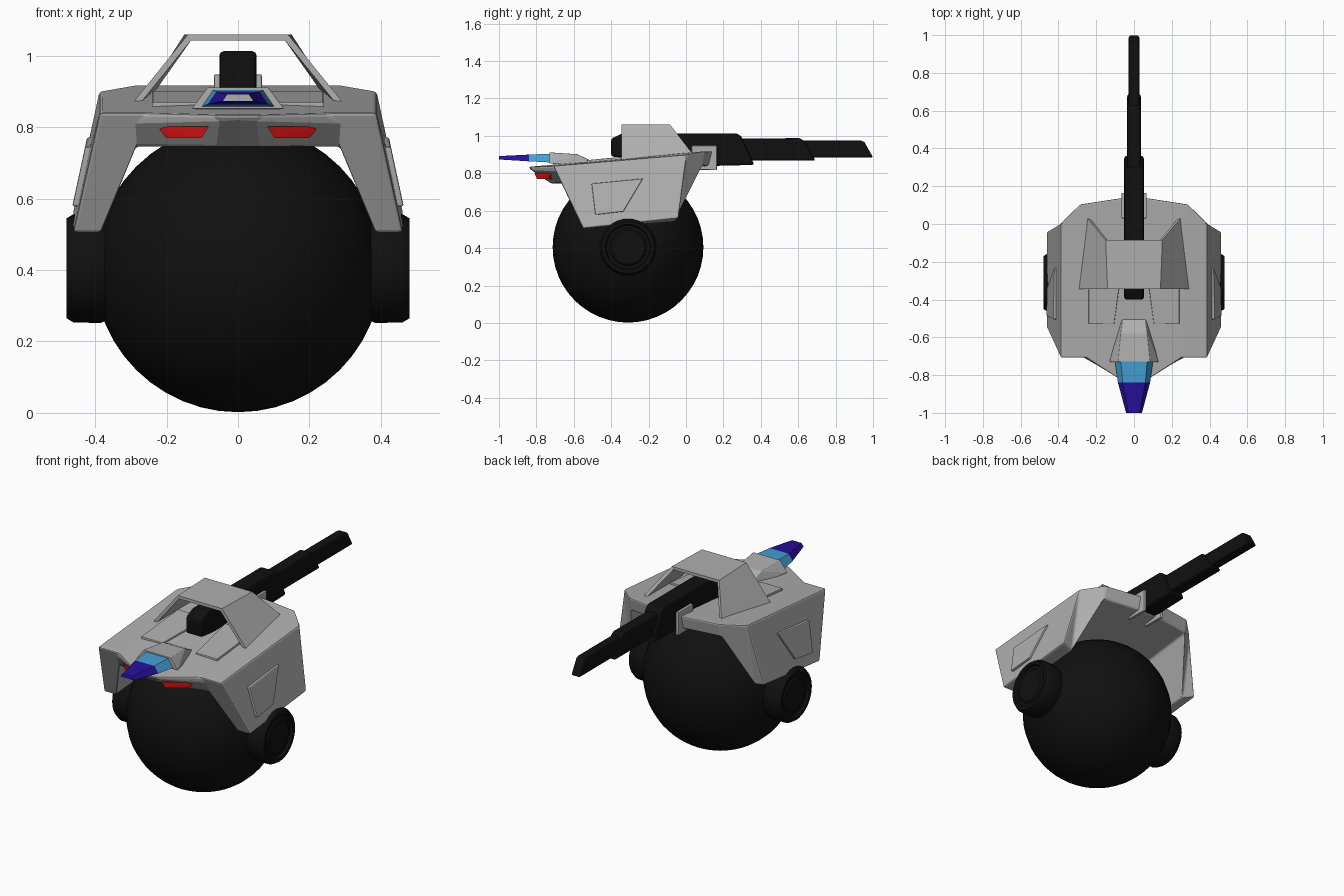
import bpy, bmesh, math
from mathutils import Matrix

cube = bpy.data.objects.get("Cube")
if cube:
    bpy.data.objects.remove(cube, do_unlink=True)


def material(name, r, g, b):
    m = bpy.data.materials.new(name)
    m.use_nodes = True
    m.diffuse_color = (r, g, b, 1)
    m.node_tree.nodes["Principled BSDF"].inputs["Base Color"].default_value = (r, g, b, 1)
    return m


GREY = material("armour grey", 0.43, 0.43, 0.43)
BLACK = material("rubber black", 0.005, 0.005, 0.005)
RED = material("lamp red", 0.65, 0.006, 0.006)
SKY = material("glass light blue", 0.06, 0.34, 0.65)
NAVY = material("glass dark blue", 0.02, 0.005, 0.33)


def finish(name, bm, mat, mirror=False, bevel=0, smooth=None):
    bmesh.ops.recalc_face_normals(bm, faces=bm.faces)
    me = bpy.data.meshes.new(name)
    bm.to_mesh(me)
    bm.free()
    me.materials.append(mat)
    ob = bpy.data.objects.new(name, me)
    bpy.context.collection.objects.link(ob)
    if mirror:
        mod = ob.modifiers.new("Mirror", 'MIRROR')
        mod.use_clip = True
    if bevel:
        mod = ob.modifiers.new("Bevel", 'BEVEL')
        mod.width, mod.segments, mod.limit_method = bevel, 2, 'ANGLE'
    if smooth:
        bpy.ops.object.select_all(action='DESELECT')
        ob.select_set(True)
        bpy.context.view_layer.objects.active = ob
        bpy.ops.object.shade_smooth_by_angle(angle=math.radians(smooth))
    return ob


def hull(name, points, mat, **kw):
    bm = bmesh.new()
    vs = [bm.verts.new(p) for p in points]
    bmesh.ops.convex_hull(bm, input=vs)
    bmesh.ops.dissolve_limit(bm, angle_limit=0.02, verts=bm.verts, edges=bm.edges)
    return finish(name, bm, mat, **kw)


def surface(name, pts, faces, mat, **kw):
    """Mesh from named points and faces listed as words."""
    bm = bmesh.new()
    vs = {k: bm.verts.new(p) for k, p in pts.items()}
    for f in faces:
        bm.faces.new([vs[k] for k in f.split()])
    return finish(name, bm, mat, **kw)


def slab(name, outline, x0, x1, mat, **kw):
    """Side profile (y, z) given a width."""
    return hull(name, [(x, y, z) for x in (x0, x1) for y, z in outline], mat, **kw)


# Ball wheel
CY, CZ, R = -0.31, 0.405, 0.403
bm = bmesh.new()
bmesh.ops.create_uvsphere(bm, u_segments=32, v_segments=24, radius=R,
                          matrix=Matrix.Translation((0, CY, CZ)))
finish("ball_wheel", bm, BLACK, smooth=40)

# Axle hubs, turned around the x axis
profile = [(0.35, 0.14), (0.385, 0.153), (0.46, 0.152), (0.48, 0.14), (0.48, 0.122),
           (0.466, 0.116), (0.466, 0.1), (0.474, 0.09), (0.474, 0)]
bm = bmesh.new()
vs = [bm.verts.new((x, CY, CZ + r)) for x, r in profile]
for a, b in zip(vs, vs[1:]):
    bm.edges.new((a, b))
bmesh.ops.spin(bm, geom=bm.verts[:] + bm.edges[:], cent=(0, CY, CZ), axis=(1, 0, 0),
               angle=math.tau, steps=32)
bmesh.ops.remove_doubles(bm, verts=bm.verts, dist=0.0005)
finish("axle_hub", bm, BLACK, mirror=True, smooth=35)

# Armoured body: one half, mirrored (n = nose, c = corner, r = rear)
body = {
    "n": (0, -0.84, 0.835), "n_lip": (0, -0.83, 0.82), "n_low": (0, -0.72, 0.745),
    "b": (0.06, -0.835, 0.835), "b_lip": (0.06, -0.825, 0.82), "b_low": (0.06, -0.72, 0.745),
    "c": (0.25, -0.71, 0.84), "c_lip": (0.27, -0.70, 0.82), "c_low": (0.285, -0.665, 0.745),
    "d": (0.388, -0.71, 0.84), "foot": (0.462, -0.55, 0.505), "foot_in": (0.385, -0.55, 0.505),
    "rn": (0, 0.14, 0.918), "rn_low": (0, 0.12, 0.84),
    "rb": (0.06, 0.14, 0.918), "rb_low": (0.06, 0.12, 0.84),
    "rc": (0.285, 0.105, 0.918), "rc_low": (0.285, 0.09, 0.84),
    "rd": (0.388, 0.005, 0.9), "rfoot": (0.462, -0.04, 0.56), "rfoot_in": (0.39, -0.06, 0.54),
}
surface("body_shell", body, [
    "n b rb rn", "b c rc rb", "c d rd rc",
    "n n_lip b_lip b", "b b_lip c_lip c", "n_lip n_low b_low b_lip", "b_lip b_low c_low c_lip",
    "c c_lip c_low foot_in foot d", "d foot rfoot rd",
    "rd rfoot rfoot_in", "rd rfoot_in rc_low rc",
    "foot foot_in rfoot_in rfoot", "foot_in c_low rc_low rfoot_in",
    "c_low b_low rb_low rc_low", "b_low n_low rn_low rb_low",
    "rc rc_low rb_low rb", "rb rb_low rn_low rn"], GREY, mirror=True, bevel=0.01)


def wall_x(z):
    return 0.462 - (z - 0.505) * 0.215


def deck_z(y):
    return 0.84 + (y + 0.71) * 0.092


# Raised door panels on the sides
door = [(-0.505, 0.745), (-0.23, 0.772), (-0.335, 0.595), (-0.485, 0.578)]
hull("side_panel", [(wall_x(z) + o, y, z) for o in (-0.02, 0.018) for y, z in door],
     GREY, mirror=True, bevel=0.005)

# Raised deck plates beside the gun
deck = [(0.105, -0.53), (0.24, -0.53), (0.24, -0.2), (0.06, -0.2), (0.085, -0.38)]
hull("deck_plate", [(x, y, deck_z(y) + o) for o in (-0.02, 0.014) for x, y in deck],
     GREY, mirror=True, bevel=0.004)

# Headlamps tucked below the nose lip
lamp = [(0.082, -0.81, 0.802), (0.225, -0.72, 0.802), (0.2, -0.733, 0.77), (0.102, -0.797, 0.77)]
hull("headlamp", [(x, y + o, z) for o in (0, 0.08) for x, y, z in lamp], RED, mirror=True)

# Gun guard: open folded sheet over the gun
guard = {"base": (0.295, -0.345, 0.868), "top": (0.14, -0.345, 1.06), "mid": (0, -0.345, 1.06),
         "rbase": (0.25, 0.035, 0.905), "rtop": (0.15, -0.085, 1.06), "rmid": (0, -0.085, 1.06)}
ob = surface("gun_guard", guard, ["mid top rtop rmid", "top base rbase rtop"], GREY, mirror=True)
for p in ob.data.polygons:
    if p.normal.z < 0:
        p.flip()
mod = ob.modifiers.new("Solidify", 'SOLIDIFY')
mod.thickness, mod.offset, mod.use_even_offset = 0.017, -1, True

# Gun: three stepped barrels with raked ends
slab("gun_breech", [(-0.4, 0.89), (-0.4, 0.985), (-0.34, 1.013), (0.27, 1.013), (0.295, 1.0),
                    (0.365, 0.845), (0.16, 0.84)], -0.052, 0.052, BLACK, bevel=0.012)
slab("gun_sleeve", [(0.2, 0.985), (0.605, 0.988), (0.63, 0.975), (0.692, 0.868), (0.2, 0.868)],
     -0.036, 0.036, BLACK, bevel=0.01)
slab("gun_muzzle", [(0.5, 0.975), (0.94, 0.975), (0.955, 0.965), (1.0, 0.885), (0.5, 0.885)],
     -0.028, 0.028, BLACK, bevel=0.008)

# Rear gun cradle
slab("gun_cradle", [(0.03, 0.82), (0.03, 0.948), (0.165, 0.948), (0.165, 0.817)],
     0.05, 0.067, GREY, mirror=True, bevel=0.004)


# Cockpit: grey cowl with a two tone glass nose
def ring(y, w_low, w_top, z_low, z_top):
    return [(-w_low, y, z_low), (-w_top, y, z_top), (w_top, y, z_top), (w_low, y, z_low)]


hull("cockpit_cowl", ring(-0.505, 0.07, 0.06, 0.845, 0.866) + ring(-0.58, 0.09, 0.07, 0.845, 0.902)
     + ring(-0.73, 0.13, 0.085, 0.852, 0.912), GREY, bevel=0.004)


def glass(name, rings, mat):
    bm = bmesh.new()
    a, b = [[bm.verts.new(p) for p in r] for r in rings]
    for i in range(4):
        j = (i + 1) % 4
        bm.faces.new((a[i], a[j], b[j], b[i]))
    finish(name, bm, mat)


rings = [ring(-0.72, 0.102, 0.07, 0.858, 0.905), ring(-0.84, 0.085, 0.06, 0.864, 0.9),
         ring(-1.0, 0.042, 0.03, 0.874, 0.892)]
glass("glass_rear", rings[:2], SKY)
glass("glass_nose", rings[1:], NAVY)
